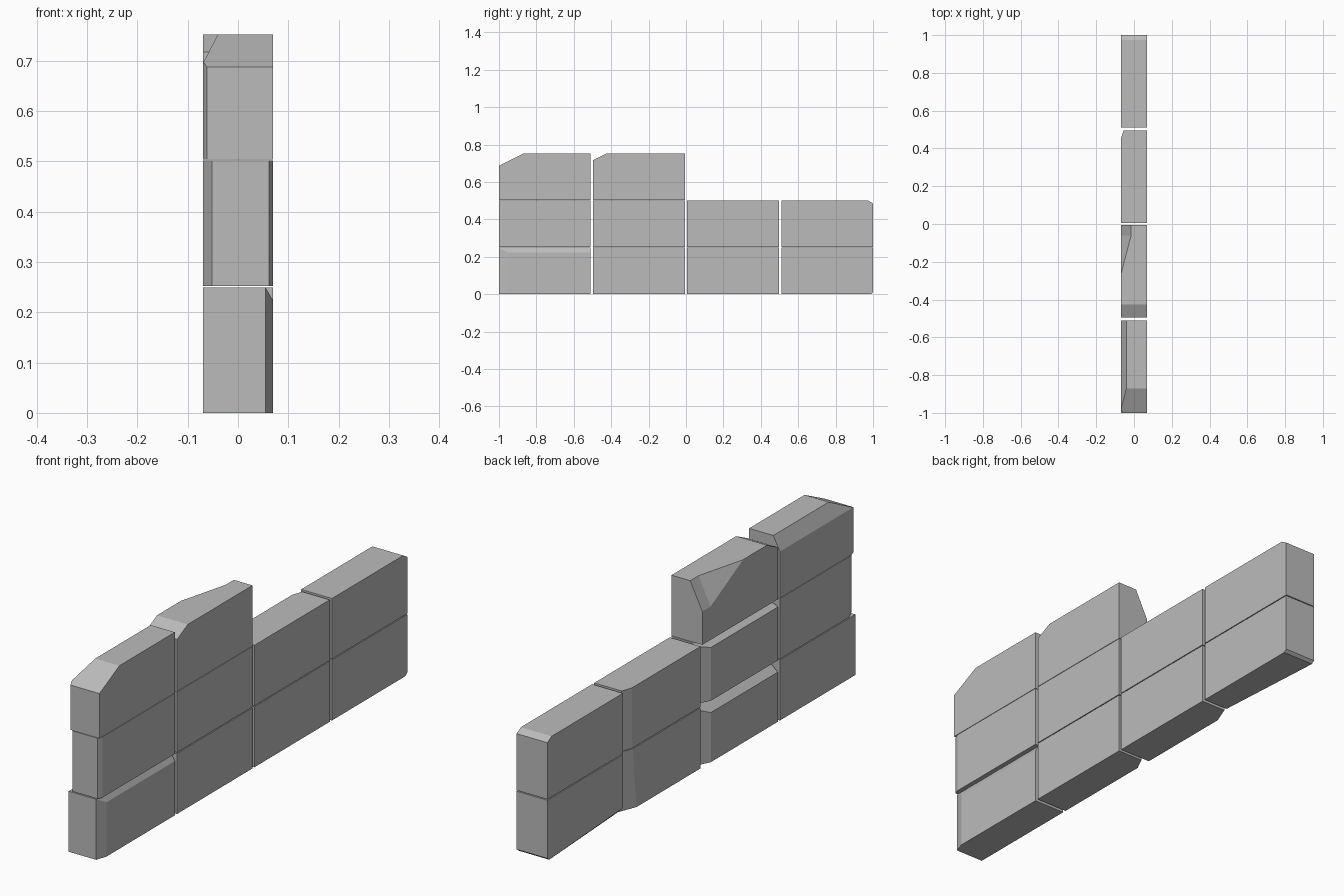
import bpy
import bmesh
from mathutils import Vector

cube = bpy.data.objects.get("Cube")
if cube:
    bpy.data.objects.remove(cube, do_unlink=True)

stone = bpy.data.materials.new("grey_stone")
stone.use_nodes = True
GREY = (0.5, 0.5, 0.5, 1.0)
stone.diffuse_color = GREY
stone.node_tree.nodes["Principled BSDF"].inputs["Base Color"].default_value = GREY

LENGTH, HALF_X, HEIGHT = 0.49, 0.07, 0.249
COLUMNS = [-1.0, -0.496, 0.006, 0.51]
ROWS = [0.0, 0.2525, 0.5035]


def chamfer(bm, low, high, corner, size):
    """Slice off an edge or corner; size is the cut along x, y, z (0 = parallel)."""
    point = Vector([h if s > 0 else l for s, l, h in zip(corner, low, high)])
    normal = Vector([s / a if a else 0 for s, a in zip(corner, size)])
    axis = next(i for i in range(3) if size[i])
    point[axis] -= corner[axis] * size[axis]
    geom = bm.verts[:] + bm.edges[:] + bm.faces[:]
    cut = bmesh.ops.bisect_plane(bm, geom=geom, dist=1e-6, plane_co=point,
                                 plane_no=normal.normalized(), clear_outer=True)
    edges = [e for e in cut["geom_cut"] if isinstance(e, bmesh.types.BMEdge)]
    bmesh.ops.holes_fill(bm, edges=edges, sides=0)


def loft(bm, sections):
    """Join cross-sections (y, outline in x/z) into a closed solid."""
    rings = [[bm.verts.new((x, y, z)) for x, z in outline] for y, outline in sections]
    for a, b in zip(rings, rings[1:]):
        for i in range(len(a)):
            j = (i + 1) % len(a)
            bm.faces.new((a[i], a[j], b[j], b[i]))
    bm.faces.new(rings[0])
    bm.faces.new(rings[-1])
    bmesh.ops.remove_doubles(bm, verts=bm.verts[:], dist=1e-5)


def block(name, col, row, cuts=(), chip=()):
    """A stone block; chip lists (y, x inset, z drop) of the broken top edge."""
    y0, z0 = COLUMNS[col], ROWS[row]
    low = (-HALF_X, y0, z0)
    high = (HALF_X, y0 + LENGTH, z0 + HEIGHT)
    bm = bmesh.new()
    stations = chip or [(y0, 0, 0), (y0 + LENGTH, 0, 0)]
    loft(bm, [(y, [(HALF_X, z0), (HALF_X, high[2]), (dx - HALF_X, high[2]),
                   (-HALF_X, high[2] - dz), (-HALF_X, z0)])
              for y, dx, dz in stations])
    for corner, size in cuts:
        chamfer(bm, low, high, corner, size)
    bmesh.ops.recalc_face_normals(bm, faces=bm.faces[:])
    mesh = bpy.data.meshes.new(name)
    bm.to_mesh(mesh)
    bm.free()
    mesh.materials.append(stone)
    obj = bpy.data.objects.new(name, mesh)
    bpy.context.collection.objects.link(obj)


# Bottom course
block("bottom_block_front", 0, 0, [((1, -1, 1), (0.015, 0.045, 0)),
                                   ((1, -1, 1), (0.015, 0, 0.026))])
block("bottom_block_front_middle", 1, 0, [((-1, 1, 1), (0.028, 0.055, 0)),
                                          ((-1, 1, 1), (0.05, 0, 0.045))])
block("bottom_block_back_middle", 2, 0, [((-1, 1, -1), (0.03, 0.075, 0.75))])
block("bottom_block_back", 3, 0, [((-1, -1, -1), (0.03, 0.48, 0.03)),
                                  ((1, 1, -1), (0, 0.012, 0.01))])

# Middle course
block("middle_block_front", 0, 1, [((-1, -1, 1), (0.018, 0.04, 0)),
                                   ((1, -1, 1), (0.008, 0.02, 0))])
block("middle_block_front_middle", 1, 1, [((-1, 1, 1), (0.03, 0.055, 0)),
                                          ((-1, 1, 1), (0.05, 0, 0.03))])
block("middle_block_back_middle", 2, 1, [((-1, 1, 1), (0.015, 0.045, 0))])
block("middle_block_back", 3, 1, [((1, 1, 1), (0, 0.027, 0.016))])

# Broken top course
block("top_block_front", 0, 2, [((-1, -1, 1), (0, 0.13, 0.065)),
                                ((-1, -1, 1), (0.03, 0, 0.058)),
                                ((-1, -1, 1), (0.008, 0.025, 0))])
end = COLUMNS[1] + LENGTH
block("top_block_front_middle", 1, 2, [((1, -1, 1), (0, 0.07, 0.035))],
      chip=[(COLUMNS[1], 0, 0), (-0.27, 0, 0), (-0.06, 0.055, 0.112),
            (end, 0.055, 0.112)])
